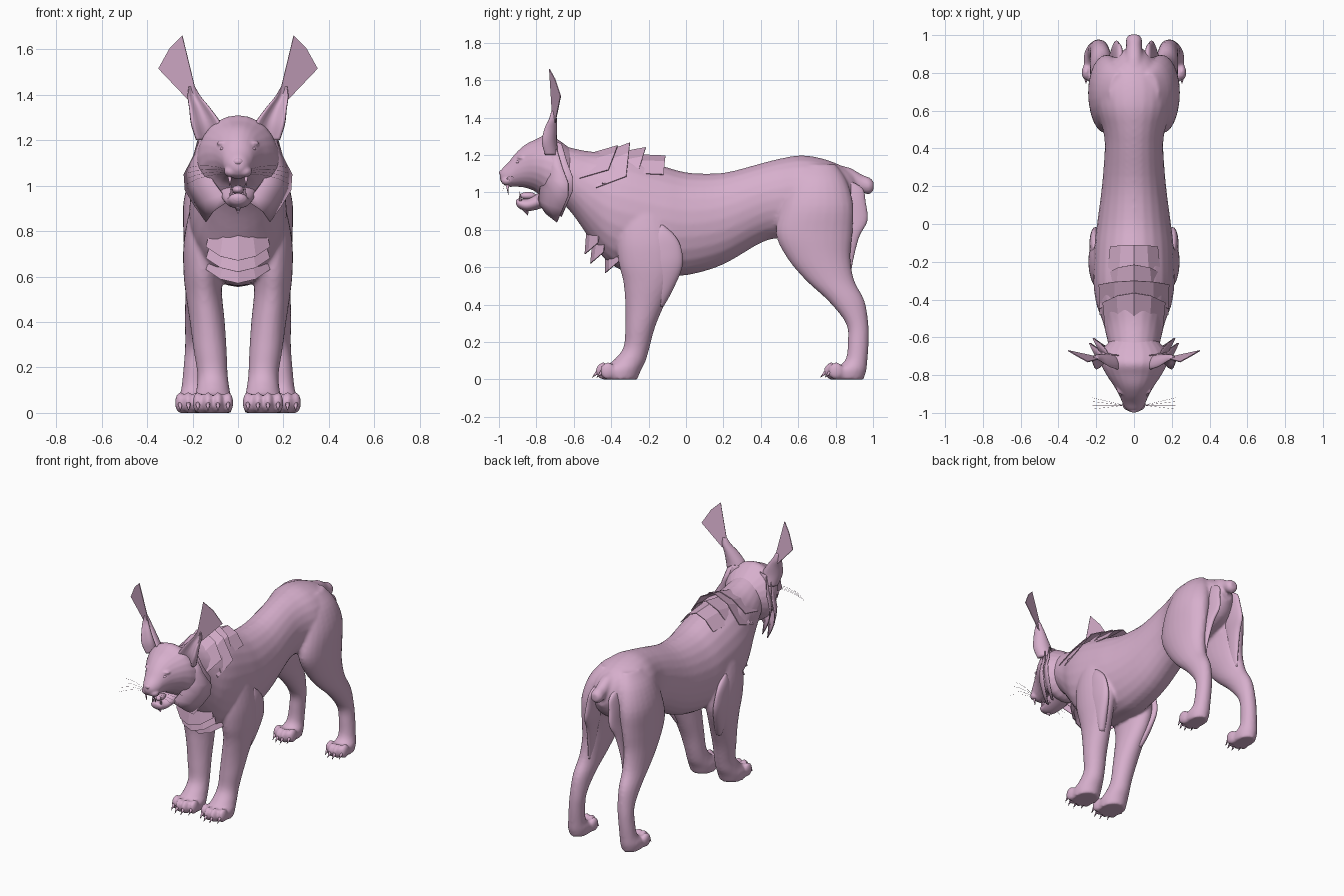
import bpy, bmesh, math
from mathutils import Matrix, Vector

cube = bpy.data.objects.get("Cube")
if cube:
    bpy.data.objects.remove(cube, do_unlink=True)

pink = bpy.data.materials.new("dusty_pink")
pink.use_nodes = True
pink.diffuse_color = (0.68, 0.43, 0.61, 1)
pink.node_tree.nodes["Principled BSDF"].inputs["Base Color"].default_value = pink.diffuse_color


def finish(bm, name, smooth=True, voxel=0, thickness=0):
    """Turn a bmesh into a finished object with optional modifiers."""
    bmesh.ops.recalc_face_normals(bm, faces=bm.faces[:])
    for face in bm.faces:
        face.smooth = smooth
    mesh = bpy.data.meshes.new(name)
    bm.to_mesh(mesh)
    bm.free()
    mesh.materials.append(pink)
    obj = bpy.data.objects.new(name, mesh)
    bpy.context.collection.objects.link(obj)
    if voxel:
        remesh = obj.modifiers.new("blend", 'REMESH')
        remesh.mode = 'VOXEL'
        remesh.voxel_size = voxel
        remesh.use_smooth_shade = True
        relax = obj.modifiers.new("relax", 'SMOOTH')
        relax.factor = 0.5
        relax.iterations = 6
    if thickness:
        shell = obj.modifiers.new("shell", 'SOLIDIFY')
        shell.thickness = thickness
        shell.offset = 0
    return obj


def spline(rows, steps=4):
    """Smoothly interpolate rows of numbers (Catmull-Rom)."""
    result = []
    last = len(rows) - 1
    for i in range(last):
        a, b, c, d = rows[max(i - 1, 0)], rows[i], rows[i + 1], rows[min(i + 2, last)]
        for k in range(steps):
            t = k / steps
            result.append([q + t / 2 * (r - p + t * (2 * p - 5 * q + 4 * r - s + t * (3 * (q - r) + s - p)))
                           for p, q, r, s in zip(a, b, c, d)])
    return result + [list(rows[-1])]


def skin(bm, rings):
    for lower, upper in zip(rings, rings[1:]):
        for j in range(len(lower)):
            k = (j + 1) % len(lower)
            bm.faces.new((lower[j], lower[k], upper[k], upper[j]))
    bm.faces.new(rings[0])
    bm.faces.new(rings[-1])


ANGLES = [math.tau * i / 24 for i in range(24)]


def trunk(bm, rows):
    """Loft along y; rows are y, bottom, top, half width."""
    skin(bm, [[bm.verts.new((w * math.cos(a), y, (lo + hi) / 2 + (hi - lo) / 2 * math.sin(a)))
               for a in ANGLES] for y, lo, hi, w in spline(rows)])


def limb(bm, rows, side, scoop=0):
    """Loft along z; rows are z, front, back, centre x, half width."""
    rings = []
    for z, front, back, x, w in spline(rows):
        ring = []
        for a in ANGLES:
            s = math.sin(a)
            if s < 0:
                s *= 1 - scoop * s * s
            ring.append(bm.verts.new((side * x + w * math.cos(a), (front + back) / 2 + (back - front) / 2 * s, z)))
        rings.append(ring)
    skin(bm, rings)


def ball(bm, centre, size):
    bmesh.ops.create_uvsphere(bm, u_segments=16, v_segments=10, radius=1,
                              matrix=Matrix.Translation(centre) @ Matrix.Diagonal((*size, 1)))


def spike(bm, base, tip, radius):
    base, tip = Vector(base), Vector(tip)
    turn = (tip - base).to_track_quat('Z', 'Y').to_matrix().to_4x4()
    bmesh.ops.create_cone(bm, cap_ends=True, segments=8, radius1=radius, radius2=0, depth=(tip - base).length,
                          matrix=Matrix.Translation((base + tip) / 2) @ turn)


def sheet(bm, rows):
    grid = [[bm.verts.new(p) for p in row] for row in rows]
    for a, b in zip(grid, grid[1:]):
        for j in range(len(a) - 1):
            bm.faces.new((a[j], a[j + 1], b[j + 1], b[j]))


def fur_layer(name, start, end, widths, bend):
    """Folded sheet of fur, centred on x = 0, whose sides fall away by bend."""
    bm = bmesh.new()
    sheet(bm, [[(t * w, y + bend[0] * t * t, z + bend[1] * t * t) for t in (-1, -0.55, 0, 0.55, 1)]
               for (y, z), w in zip((start, end), widths)])
    finish(bm, name, smooth=False, thickness=0.005)


TORSO = [(-.74, 1.02, 1.27, .11), (-.62, .90, 1.24, .14), (-.52, .76, 1.22, .165), (-.42, .63, 1.215, .2),
         (-.3, .57, 1.2, .215), (-.12, .555, 1.14, .21), (.02, .56, 1.105, .193), (.2, .615, 1.105, .17),
         (.4, .73, 1.155, .155), (.5, .755, 1.18, .165), (.62, .76, 1.198, .2), (.75, .8, 1.175, .195),
         (.87, .86, 1.12, .11), (.93, .95, 1.05, .045)]
TAIL = [(.8, 1.06, 1.15, .06), (.88, 1.04, 1.13, .045), (.94, 1.0, 1.095, .042), (.98, .99, 1.08, .042),
        (1.003, 1.01, 1.06, .027)]
FRONT_LEG = [(0, -.44, -.26, .11, .08), (.05, -.45, -.24, .11, .086), (.1, -.39, -.215, .11, .074),
             (.17, -.335, -.195, .112, .067), (.28, -.325, -.165, .123, .073), (.4, -.325, -.115, .135, .077),
             (.52, -.335, -.06, .15, .08), (.62, -.36, -.03, .155, .085), (.75, -.37, -.04, .152, .087),
             (.9, -.35, -.09, .13, .08), (1.05, -.31, -.13, .1, .05)]
HIND_LEG = [(0, .78, .95, .2, .06), (.05, .78, .965, .2, .067), (.1, .85, .97, .197, .054),
            (.2, .865, .977, .19, .05), (.3, .855, .975, .182, .051), (.42, .76, .955, .175, .059),
            (.53, .64, .9, .165, .067), (.65, .54, .88, .155, .08), (.78, .48, .89, .15, .09),
            (.93, .51, .895, .14, .1), (1.06, .55, .86, .11, .09), (1.15, .6, .8, .08, .05)]

# Torso, tail, legs and toes blended into one skin
body, claws = bmesh.new(), bmesh.new()
trunk(body, TORSO)
trunk(body, TAIL)
for side in (-1, 1):
    limb(body, FRONT_LEG, side)
    limb(body, HIND_LEG, side)
    for x, y, spread in ((.11, -.445, .053), (.2, .775, .043)):
        for step in (-1.5, -.5, .5, 1.5):
            toe_x = side * x + step * spread / 1.2
            toe_y = y + .012 * abs(step) ** 2
            ball(body, (toe_x, toe_y, .045), (.024, .042, .047))
            spike(claws, (toe_x, toe_y - .03, .04), (toe_x, toe_y - .062, .008), .011)
finish(body, "body_and_legs", voxel=.01)
finish(claws, "claws")

# Head with muzzle pads and brows
head = bmesh.new()
trunk(head, [(-.995, 1.07, 1.11, .022), (-.98, 1.045, 1.13, .042), (-.95, 1.03, 1.16, .06),
             (-.91, 1.03, 1.21, .077), (-.86, 1.025, 1.255, .105), (-.8, 1.0, 1.285, .145),
             (-.74, .94, 1.31, .175), (-.68, .93, 1.28, .178), (-.6, 1.0, 1.22, .11)])
for side in (-1, 1):
    ball(head, (side * .028, -.955, 1.062), (.034, .034, .026))
    ball(head, (side * .06, -.88, 1.186), (.035, .024, .012))
finish(head, "head", voxel=.006)

jaw = bmesh.new()
trunk(jaw, [(-.908, .935, .96, .02), (-.893, .915, .967, .04), (-.85, .9, .965, .052),
            (-.79, .91, .995, .07), (-.71, .94, 1.04, .09)])
spike(jaw, (0, -.865, .935), (0, -.845, .875), .03)
finish(jaw, "lower_jaw")

# Small face parts
nose, eyes, teeth, tongue = (bmesh.new() for _ in range(4))
ball(nose, (0, -.982, 1.105), (.024, .017, .016))
ball(tongue, (0, -.845, .982), (.026, .045, .02))
for side in (-1, 1):
    ball(eyes, (side * .064, -.897, 1.162), (.016, .014, .009))
    spike(teeth, (side * .036, -.955, 1.04), (side * .034, -.95, .985), .009)
    spike(teeth, (side * .03, -.885, .955), (side * .031, -.89, 1.01), .008)
finish(nose, "nose")
finish(eyes, "eyes")
finish(teeth, "fangs")
finish(tongue, "tongue")

# Ears, ear tufts, cheek ruffs, elbow fur and thigh fur on each side
for side, label in ((1, "left"), (-1, "right")):
    ear = bmesh.new()
    limb(ear, [(1.2, -.79, -.68, .125, .06), (1.27, -.81, -.69, .14, .067), (1.34, -.79, -.69, .168, .047),
               (1.39, -.755, -.69, .192, .03), (1.435, -.73, -.7, .203, .014)], side, scoop=1.3)
    finish(ear, label + "_ear")

    tuft = bmesh.new()
    tuft.faces.new([tuft.verts.new((side * x, y, z)) for x, y, z in (
        (.187, -.715, 1.42), (.245, -.73, 1.66), (.3, -.70, 1.605), (.35, -.67, 1.515), (.212, -.7, 1.37))])
    finish(tuft, label + "_ear_tuft", smooth=False, thickness=.005)

    inner = [(.1, -.72, 1.25), (.12, -.75, 1.16), (.125, -.77, 1.08), (.11, -.78, 1.02),
             (.065, -.79, .96), (.045, -.78, .93)]
    outer = [(.168, -.69, 1.23), (.195, -.66, 1.13), (.237, -.63, 1.05), (.232, -.63, .98),
             (.19, -.66, .91), (.14, -.69, .84)]
    for layer, shift in (("front", 0), ("rear", .025)):
        ruff = bmesh.new()
        middle = [(Vector(a) + Vector(b)) / 2 + Vector((.017, -.012, 0)) for a, b in zip(inner, outer)]
        sheet(ruff, [[(side * (x - shift * .8), y + shift, z + shift * 1.2) for x, y, z in row]
                     for row in (inner, middle, outer)])
        finish(ruff, f"{label}_{layer}_cheek_ruff", thickness=.005)

    elbow = bmesh.new()
    limb(elbow, [(.39, -.16, -.12, .155, .02), (.47, -.17, -.075, .175, .03), (.6, -.2, -.02, .2, .032),
                 (.7, -.2, -.025, .21, .026), (.77, -.18, -.06, .21, .022), (.825, -.14, -.12, .205, .012)], side)
    finish(elbow, label + "_elbow_fur")

    thigh = bmesh.new()
    limb(thigh, [(1.06, .8, .88, .07, .015), (1.02, .78, .945, .075, .022), (.95, .78, .96, .085, .026),
                 (.85, .78, .97, .095, .026), (.76, .8, .925, .11, .024), (.62, .8, .89, .125, .016),
                 (.53, .86, .88, .13, .005)], side)
    finish(thigh, label + "_thigh_fur")

# Layered fur over the shoulders and down the chest
for i, (y0, y1, z1, widths, bend) in enumerate((
        (-.34, -.11, 1.195, (.15, .125), (-.01, -.1)), (-.4, -.215, 1.24, (.185, .15), (-.05, -.16)),
        (-.46, -.3, 1.265, (.18, .185), (-.02, -.18)), (-.52, -.365, 1.25, (.15, .165), (-.05, -.13)))):
    fur_layer(f"shoulder_fur_{i + 1}", (y0, 1.205), (y1, z1), widths, bend)
for i, (y0, z0, y1, z1) in enumerate(((-.53, .8, -.54, .67), (-.5, .72, -.51, .62), (-.43, .66, -.43, .57))):
    fur_layer(f"chest_fur_{i + 1}", (y0, z0), (y1, z1), (.11, .14), (.07, .06))

# Whiskers
whiskers = bpy.data.curves.new("whiskers", 'CURVE')
whiskers.dimensions = '3D'
whiskers.bevel_depth = .0006
whiskers.materials.append(pink)
for side in (-1, 1):
    for i in range(4):
        strand = whiskers.splines.new('POLY')
        strand.points.add(4)
        for k, point in enumerate(strand.points):
            t = k / 4
            point.co = (side * (.05 + .17 * t), -.96 + (.02 * i - .02) * t,
                        1.05 + .007 * i + (.016 * i + .01) * t - .05 * t * t, 1)
bpy.context.collection.objects.link(bpy.data.objects.new("whiskers", whiskers))
